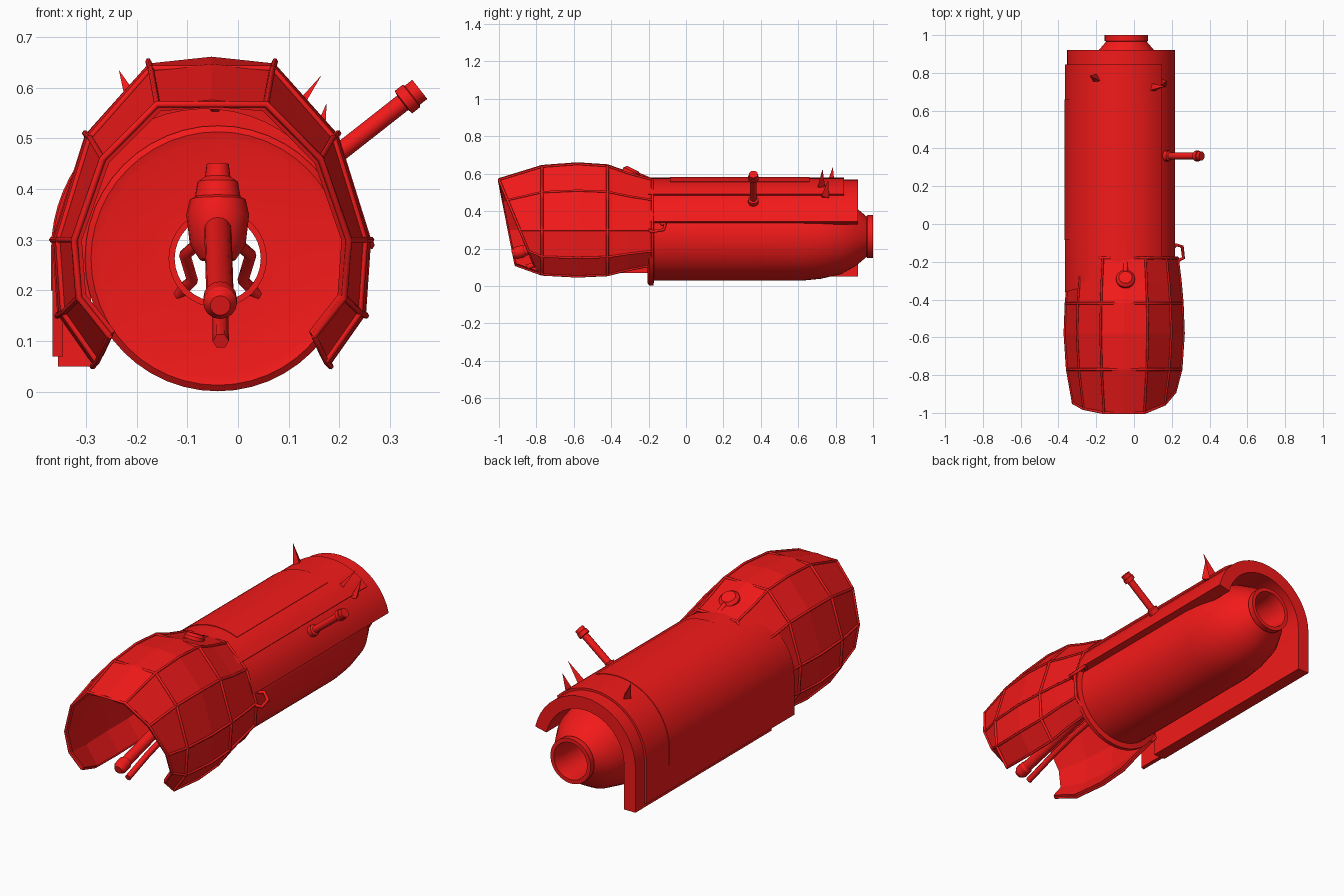
import bpy, bmesh
from math import sin, cos, pi, radians
from mathutils import Vector

if "Cube" in bpy.data.objects:
    bpy.data.objects.remove(bpy.data.objects["Cube"])

red = bpy.data.materials.new("red_paint")
red.diffuse_color = (0.9, 0.01, 0.01, 1)
red.use_nodes = True
red.node_tree.nodes["Principled BSDF"].inputs["Base Color"].default_value = red.diffuse_color


def finish(obj, smooth=True, angle=30):
    obj.data.materials.append(red)
    if smooth:
        bpy.ops.object.select_all(action='DESELECT')
        obj.select_set(True)
        bpy.context.view_layer.objects.active = obj
        bpy.ops.object.shade_smooth_by_angle(angle=radians(angle))
    return obj


def mesh_obj(name, verts, faces, smooth=True):
    me = bpy.data.meshes.new(name)
    me.from_pydata(verts, [], faces)
    bm = bmesh.new()
    bm.from_mesh(me)
    bmesh.ops.recalc_face_normals(bm, faces=bm.faces)
    bm.to_mesh(me)
    bm.free()
    obj = bpy.data.objects.new(name, me)
    bpy.context.collection.objects.link(obj)
    return finish(obj, smooth)


def lathe(name, start, direction, profile, n=24, closed=False):
    """Revolve (radius, distance) points about an axis."""
    q = Vector((0, 0, 1)).rotation_difference(Vector(direction).normalized())
    verts, faces, m = [], [], len(profile)
    for r, h in profile:
        for k in range(n):
            a = 2 * pi * k / n
            verts.append(Vector(start) + q @ Vector((r * cos(a), r * sin(a), h)))
    for i in range(m if closed else m - 1):
        j = (i + 1) % m
        for k in range(n):
            l = (k + 1) % n
            faces.append((i * n + k, i * n + l, j * n + l, j * n + k))
    if not closed:
        faces += [tuple(range(n)), tuple(range((m - 1) * n, m * n))]
    return mesh_obj(name, verts, faces)


def tube(name, pts, r, cyclic=False):
    cu = bpy.data.curves.new(name, 'CURVE')
    cu.dimensions = '3D'
    cu.bevel_depth, cu.bevel_resolution, cu.use_fill_caps = r, 1, True
    sp = cu.splines.new('POLY')
    sp.points.add(len(pts) - 1)
    for p, c in zip(sp.points, pts):
        p.co = (*c, 1)
    sp.use_cyclic_u = cyclic
    obj = bpy.data.objects.new(name, cu)
    cu.materials.append(red)
    bpy.context.collection.objects.link(obj)
    return obj


# Main engine body: hollow, with front flange and rear nozzle
CX, CZ = -0.04, 0.263
lathe("engine_body", (CX, 0, CZ), (0, 1, 0),
      [(0.085, -0.2), (0.232, -0.2), (0.25, -0.205), (0.262, -0.195), (0.262, -0.175),
       (0.235, -0.17), (0.235, 0.62), (0.225, 0.72), (0.2, 0.83), (0.155, 0.91),
       (0.108, 0.965), (0.115, 0.97), (0.115, 1.0), (0.095, 1.0), (0.085, 0.94)], 48, True)
lathe("front_ring", (CX, 0, CZ), (0, 1, 0),
      [(0.085, -0.23), (0.097, -0.23), (0.097, -0.19), (0.085, -0.19)], 32, True)

# Arched cowl layers over the body; the left side hangs down
SX, SZ = -0.065, 0.278


def cowl(name, ro, ri, a0, foot, y0, y1, n=20):
    sec = []
    for i in range(n + 1):
        a = radians(a0 + (180 - a0) * i / n)
        sec.append([(SX + r * cos(a), SZ + r * sin(a)) for r in (ro, ri)])
    sec.append([(SX - ro, foot), (SX - ri, foot)])
    verts, faces = [], []
    for o, i in sec:
        for x, z in (o, i):
            verts += [(x, y0(x), z), (x, y1, z)]
    for k in range(len(sec) - 1):
        b, c = 4 * k, 4 * k + 4
        for p, q in ((0, 1), (1, 3), (3, 2), (2, 0)):
            faces.append((b + p, b + q, c + q, c + p))
    e = 4 * len(sec) - 4
    faces += [(0, 1, 3, 2), (e, e + 1, e + 3, e + 2)]
    return mesh_obj(name, verts, faces)


cowl("cowl_base", 0.29, 0.225, 13, 0.05, lambda x: -0.19, 0.92)
cowl("cowl_cover", 0.301, 0.28, 45, 0.07, lambda x: -0.2 - 0.285 * (0.2 - x), 0.845)
cowl("cowl_panel", 0.304, 0.29, 67, 0.2, lambda x: -0.085, 0.66)

# Faceted canopy: cross-sections (y, width scale, height scale)
HALF = [(0.125, 0.352), (0.25, 0.21), (0.315, 0.0), (0.305, -0.15), (0.235, -0.25)]
SECTION = [(-x, z) for x, z in HALF[::-1]] + [(0, 0.365)] + HALF
RINGS = [(-1.0, 0.86, 0.76), (-0.77, 0.96, 0.96), (-0.58, 1, 1), (-0.42, 0.98, 0.97),
         (-0.31, 0.95, 0.86), (-0.18, 0.9, 0.76)]


def canopy_point(ring, i, scale=1.0):
    y, sx, sz = RINGS[ring]
    x, z = SECTION[i]
    if ring == 0:                      # raked opening, right side cut back
        t = (0.352 - min(z, 0.352)) / 0.602
        y += t * (0.19 if x > 0 else 0.09)
    return (-0.052 + x * sx * scale, y, 0.3 + z * sz * scale)


M = len(SECTION)
canopy = mesh_obj("canopy", [canopy_point(r, i, 0.97) for r in range(len(RINGS)) for i in range(M)],
                  [(r * M + i, r * M + i + 1, r * M + M + i + 1, r * M + M + i)
                   for r in range(len(RINGS) - 1) for i in range(M - 1)], False)
sol = canopy.modifiers.new("thickness", 'SOLIDIFY')
sol.thickness, sol.offset = 0.014, 0

# Wire cage around the canopy
for r in (0, 1, 3, 5):
    tube("cage_hoop", [canopy_point(r, i) for i in range(M) if i != 5], 0.007)
for i in range(M):
    if i != 5:
        tube("cage_rail", [canopy_point(r, i) for r in range(len(RINGS))], 0.006)

# Round port on the rear slope of the canopy
lathe("canopy_port", (-0.045, -0.3, 0.59), (0, 0.45, 0.9),
      [(0.05, 0), (0.05, 0.025), (0.035, 0.04)], 20)
tube("port_stem", [(-0.045, -0.27, 0.6), (-0.045, -0.19, 0.565)], 0.015)

# Control mechanism in front of the body
lathe("mechanism_housing", (CX, -0.33, 0.26), (0, 0.1, 1),
      [(0.035, 0), (0.055, 0.03), (0.062, 0.09), (0.055, 0.12), (0.045, 0.125),
       (0.04, 0.155), (0.025, 0.165), (0.022, 0.19)], 20)
tube("housing_arm", [(CX, -0.33, 0.35), (CX, -0.19, 0.38)], 0.03)
rod_dir = Vector((0.005, -0.6, -0.16))
lathe("main_rod", (CX, -0.33, 0.33), rod_dir,
      [(0.027, 0), (0.027, 0.55), (0.033, 0.56), (0.033, 0.6), (0.02, 0.62)], 16)
tube("lower_rod", [(-0.035, -0.3, 0.25), (-0.035, -0.5, 0.21), (-0.035, -0.68, 0.16),
                   (-0.034, -0.85, 0.1)], 0.016)
for s in (-1, 1):
    tube("side_hose", [(CX + s * 0.03, -0.32, 0.3), (CX + s * 0.065, -0.27, 0.27),
                       (CX + s * 0.05, -0.22, 0.22), (CX + s * 0.08, -0.19, 0.19)], 0.012)

# Side probe with cap
lathe("side_probe", (0.14, 0.36, 0.425), (0.79, 0, 0.62),
      [(0.028, 0), (0.028, 0.06), (0.018, 0.065), (0.018, 0.235), (0.028, 0.237), (0.028, 0.257),
       (0.024, 0.259), (0.024, 0.278)], 16)

# Small fins near the rear and a clamp at the canopy joint


def fin(base, tip):
    x, y, z = base
    mesh_obj("fin", [(x - 0.02, y - 0.006, z), (x + 0.02, y - 0.006, z + 0.01), (x, y + 0.035, z), tip],
             [(0, 1, 2), (0, 1, 3), (1, 2, 3), (2, 0, 3)], False)


fin((-0.195, 0.76, 0.54), (-0.235, 0.785, 0.635))
fin((0.09, 0.71, 0.52), (0.165, 0.73, 0.625))
fin((0.15, 0.73, 0.47), (0.175, 0.76, 0.57))
tube("joint_clamp", [(0.22, -0.2, 0.3), (0.262, -0.18, 0.29), (0.255, -0.12, 0.3),
                     (0.225, -0.11, 0.33), (0.2, -0.13, 0.33)], 0.009)
